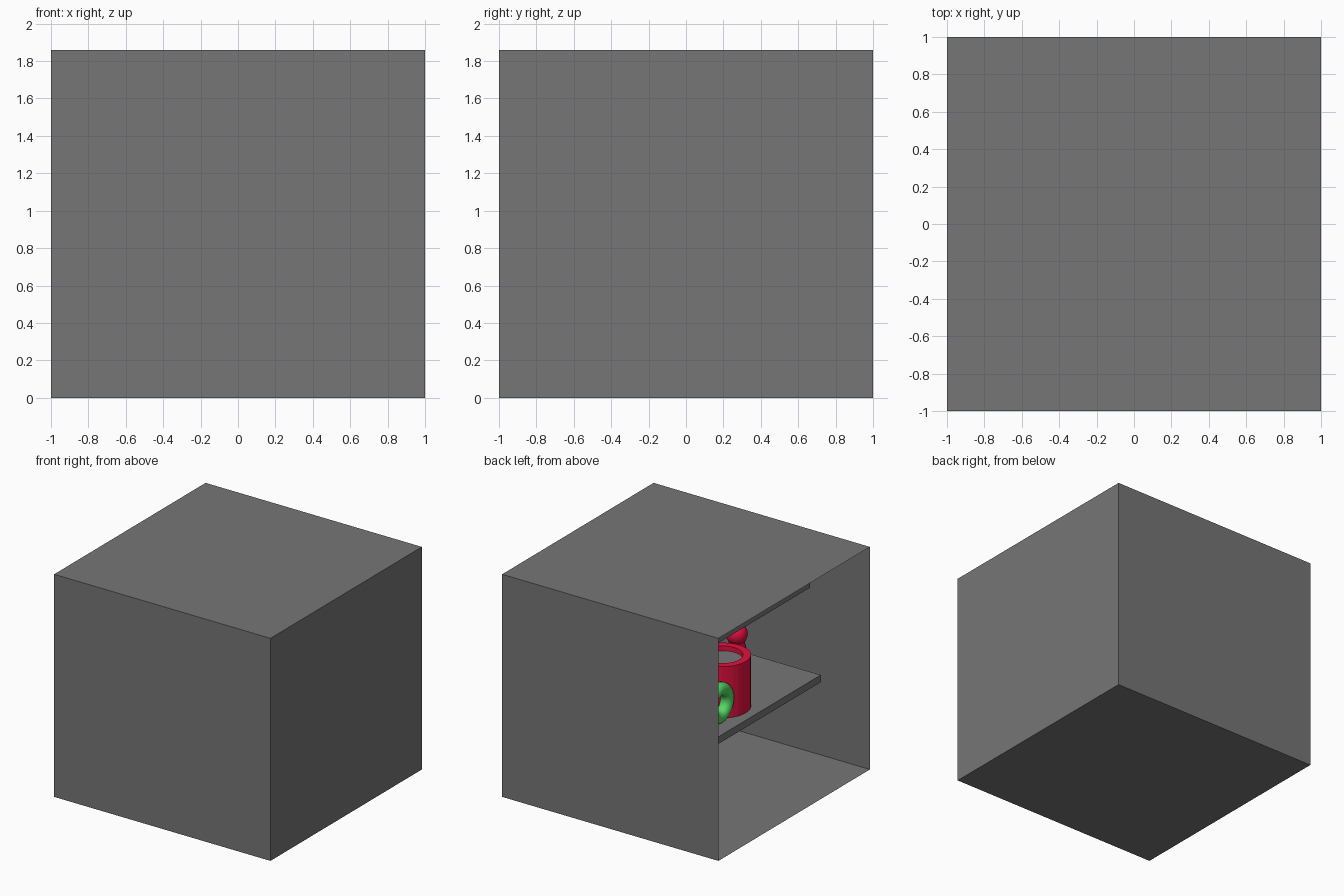
import bpy, bmesh, math
from mathutils import Vector

if "Cube" in bpy.data.objects:
    bpy.data.objects.remove(bpy.data.objects["Cube"])


def material(name, rgb):
    m = bpy.data.materials.new(name)
    m.diffuse_color = (*rgb, 1.0)
    m.use_nodes = True
    m.node_tree.nodes["Principled BSDF"].inputs["Base Color"].default_value = m.diffuse_color
    return m


GREY = material("mid_grey", (0.18, 0.18, 0.18))
RED = material("crimson", (0.78, 0.005, 0.05))
GREEN = material("bright_green", (0.09, 0.70, 0.13))


def make_object(name, bm, mats, smooth=False):
    me = bpy.data.meshes.new(name)
    bm.to_mesh(me)
    bm.free()
    for m in mats:
        me.materials.append(m)
    for p in me.polygons:
        p.use_smooth = smooth
    ob = bpy.data.objects.new(name, me)
    bpy.context.collection.objects.link(ob)
    return ob


def box(name, lo, hi, mat, open_left=False):
    bm = bmesh.new()
    bmesh.ops.create_cube(bm, size=1)
    lo, hi = Vector(lo), Vector(hi)
    for v in bm.verts:
        v.co = (lo + hi) / 2 + v.co * (hi - lo)
    if open_left:
        bm.normal_update()
        gone = [f for f in bm.faces if f.normal.x < -0.9]
        bmesh.ops.delete(bm, geom=gone, context='FACES')
    return make_object(name, bm, [mat])


def lathe(name, profile, loc, mats, sides=32, smooth=False, rule=None):
    """Spin an (r, z) profile about the vertical axis."""
    bm = bmesh.new()
    vs = [bm.verts.new((r, 0, z)) for r, z in profile]
    es = [bm.edges.new(p) for p in zip(vs, vs[1:])]
    bmesh.ops.spin(bm, geom=vs + es, cent=(0, 0, 0), axis=(0, 0, 1),
                   angle=math.tau, steps=sides)
    bmesh.ops.remove_doubles(bm, verts=bm.verts, dist=1e-4)
    bmesh.ops.recalc_face_normals(bm, faces=bm.faces)
    if rule:
        for f in bm.faces:
            f.material_index = rule(f)
    ob = make_object(name, bm, mats, smooth)
    ob.location = loc
    return ob


# Thin-walled cabinet, open on the left side
box("cabinet_shell", (-1, -1, 0), (1, 1, 1.86), GREY, open_left=True)

# Two shelves, set back from the opening
LOW_TOP = 0.708
for name, x0, z0 in (("lower_shelf", -0.595, LOW_TOP - 0.06),
                     ("upper_shelf", -0.494, 1.41)):
    box(name, (x0, -0.93, z0), (0.98, 0.93, z0 + 0.06), GREY)

# Cup with a grey filling a little below the rim
lathe("cup", [(0, 0), (0.215, 0), (0.215, 0.43), (0.155, 0.43), (0.155, 0.39), (0, 0.39)],
      (-0.305, -0.047, LOW_TOP), [RED, GREY],
      rule=lambda f: int(abs(f.normal.z) > 0.9 and 0.38 < f.calc_center_median().z < 0.40))

# Upright ring beside the cup
R, r = 0.115, 0.052
ring = lathe("ring", [(R + r * math.cos(math.tau * i / 16), r * math.sin(math.tau * i / 16))
                      for i in range(17)],
             (-0.456, 0.222, LOW_TOP + R + r), [GREEN], sides=48, smooth=True)
ring.rotation_euler = (0, math.pi / 2, 0)

# Round-headed peg standing behind the cup
HEAD_Z, HEAD_R = 0.284, 0.084
head = [(HEAD_R * math.sin(a), HEAD_Z - HEAD_R * math.cos(a))
        for a in (math.pi * i / 16 for i in range(17))]
lathe("peg_head", head, (0, -0.67, LOW_TOP), [RED], smooth=True)
lathe("peg_body", [(0, 0), (0.11, 0), (0.06, 0.22), (0, 0.22)], (0, -0.67, LOW_TOP), [RED])
